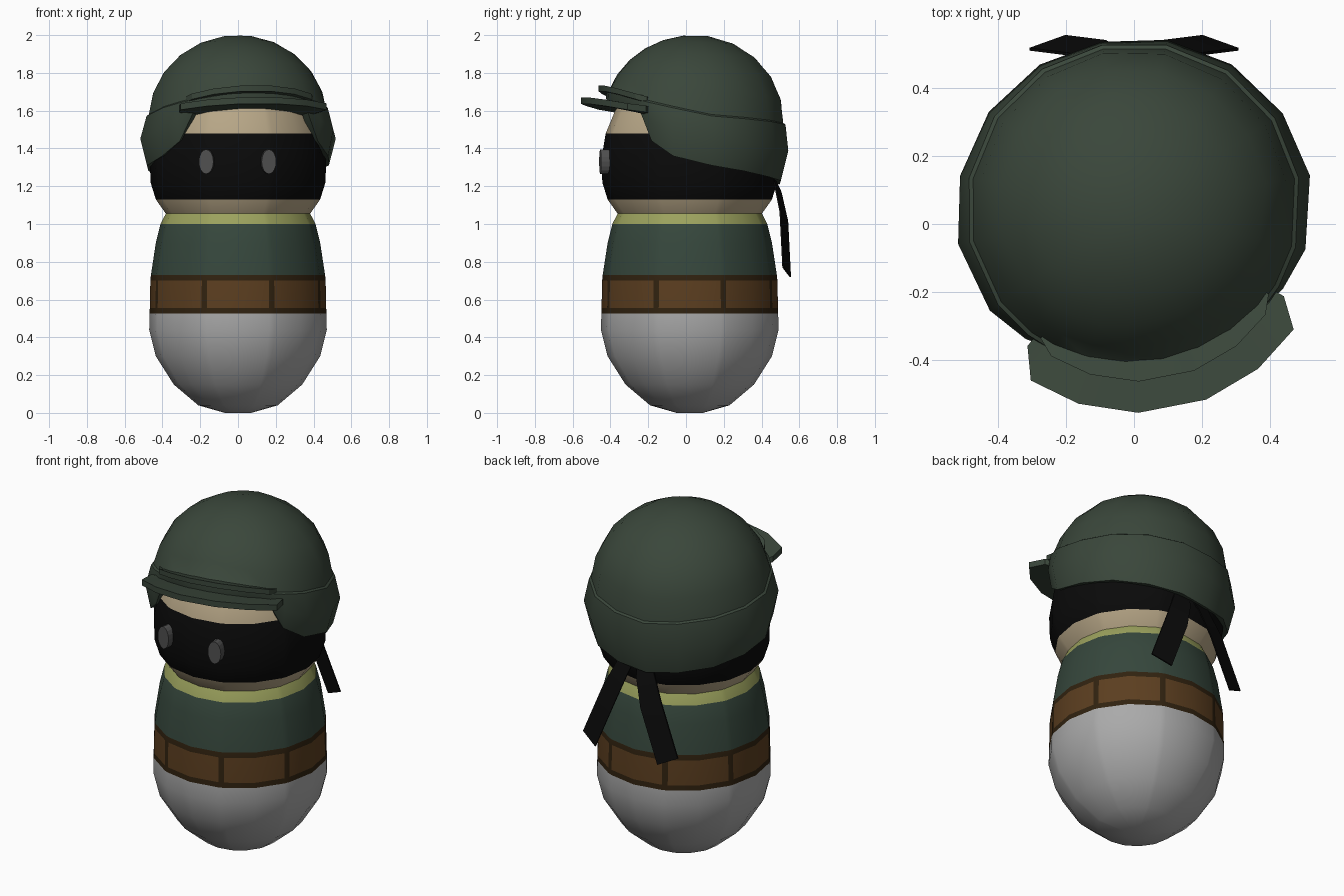
import bpy, bmesh, math
from mathutils import Vector

if "Cube" in bpy.data.objects:
    bpy.data.objects.remove(bpy.data.objects["Cube"])

def material(name, rgb):
    m = bpy.data.materials.new(name)
    m.diffuse_color = (*rgb, 1)
    m.use_nodes = True
    m.node_tree.nodes["Principled BSDF"].inputs["Base Color"].default_value = m.diffuse_color
    return m

GREY = material("light_grey", (0.40, 0.40, 0.40))
DARK_BROWN = material("dark_brown", (0.030, 0.016, 0.005))
BROWN = material("brown", (0.105, 0.048, 0.014))
GREEN = material("uniform_green", (0.036, 0.062, 0.045))
LIME = material("collar_lime", (0.33, 0.36, 0.11))
SKIN = material("skin", (0.47, 0.38, 0.24))
BLACK = material("black", (0.003, 0.003, 0.003))
HELMET = material("helmet_green", (0.042, 0.062, 0.043))
EYE = material("eye_grey", (0.08, 0.08, 0.08))

def loft(name, rings, mats, closed=True, caps=True, rule=None, sharp=35):
    """Join rings of points into a skin; rule(row, column) picks the material."""
    bm = bmesh.new()
    vs = [[bm.verts.new(p) for p in ring] for ring in rings]
    n = len(vs[0])
    for i in range(len(vs) - 1):
        for j in range(n if closed else n - 1):
            k = (j + 1) % n
            f = bm.faces.new((vs[i][j], vs[i][k], vs[i + 1][k], vs[i + 1][j]))
            f.material_index = rule(i, j) if rule else 0
    if caps:
        bm.faces.new(vs[0]).material_index = rule(0, 0) if rule else 0
        bm.faces.new(vs[-1]).material_index = rule(len(vs) - 2, 0) if rule else 0
    bmesh.ops.recalc_face_normals(bm, faces=bm.faces)
    me = bpy.data.meshes.new(name)
    bm.to_mesh(me)
    bm.free()
    for m in mats:
        me.materials.append(m)
    me.polygons.foreach_set("use_smooth", [True] * len(me.polygons))
    me.set_sharp_from_angle(angle=math.radians(sharp))
    ob = bpy.data.objects.new(name, me)
    bpy.context.collection.objects.link(ob)
    return ob

def polar(deg, r, z, cy):
    """Point at an angle measured from the front towards +x."""
    a = math.radians(deg)
    return (r * math.sin(a), cy - r * math.cos(a), z)

def lerp_table(table, x):
    for (x0, y0), (x1, y1) in zip(table, table[1:]):
        if x <= x1:
            return y0 + (y1 - y0) * (x - x0) / (x1 - x0)
    return table[-1][1]

# Body: turned profile of (z, radius, material above this row)
PALETTE = [GREY, DARK_BROWN, BROWN, GREEN, LIME, SKIN, BLACK]
profile = [(0, .07, 0), (.04, .21, 0), (.15, .34, 0), (.30, .435, 0), (.44, .47, 0),
           (.525, .468, 1), (.555, .467, 2), (.70, .464, 1), (.73, .461, 3),
           (.90, .435, 3), (1.0, .41, 4), (1.055, .382, 5), (1.13, .435, 6),
           (1.22, .463, 6), (1.35, .467, 6), (1.48, .445, 5), (1.60, .395, 5),
           (1.75, .29, 5), (1.85, .10, 5)]
angles = []
for k in range(8):          # narrow slices at the belt dividers
    angles += [45 * k, 45 * k + 20.6, 45 * k + 24.4]

def body_rule(row, col):
    m = profile[row][2]
    return 1 if m == 2 and col % 3 == 1 else m

loft("body", [[polar(a, r, z, .02) for a in angles] for z, r, _ in profile],
     PALETTE, rule=body_rule, sharp=30)

# Eyes: oval discs on the mask
for side, x in (("left", -.165), ("right", .16)):
    bpy.ops.mesh.primitive_cylinder_add(vertices=16, radius=1, depth=1,
                                        location=(x, -.427, 1.33))
    ob = bpy.context.object
    ob.name = side + "_eye"
    ob.scale = (.039, .065, .055)
    ob.rotation_euler = (math.pi / 2, 0, math.radians(8 if x > 0 else -8))
    ob.data.materials.append(EYE)

# Helmet: dome, crease, flared side band and turned-in rim, turned slightly to +x
TURN, CY = 11, .042
half = [14, 28, 41, 51, 66, 90, 112, 135, 158]
h_angles = [0] + half + [180] + [-a for a in reversed(half)]
bottom = [(0, 1.625), (28, 1.62), (41, 1.60), (51, 1.44), (66, 1.36),
          (90, 1.31), (135, 1.25), (180, 1.21)]
crease = [(0, 1.72), (45, 1.66), (90, 1.58), (180, 1.52)]
flare = [(0, .46), (41, .475), (60, .515), (90, .527), (135, .515), (180, .503)]
rim = [(0, .455), (41, .465), (60, .49), (90, .49), (180, .462)]

def helmet_column(a):
    b = abs(a)
    zb, zc = lerp_table(bottom, b), lerp_table(crease, b)
    t_end = math.acos((zc - 1.55) / .45)
    pts = []
    for s in (.10, .28, .46, .64, .82, 1):
        t = t_end * s
        pts.append((.482 * math.sin(t), 1.55 + .45 * math.cos(t)))
    rc = pts[-1][0]
    zm = zb + (zc - zb) * .52
    pts += [(rc + .012, zc - .008), (lerp_table(flare, b), zm),
            (lerp_table(rim, b), zb), (lerp_table(rim, b) - .045, zb + .01),
            (.40, zb + .10)]
    return [polar(a + TURN, r, z, CY) for r, z in pts]

columns = [helmet_column(a) for a in h_angles]
rings = list(zip(*columns))
shell = loft("helmet", rings, [HELMET], caps=False, sharp=32)
bm = bmesh.new()            # close the crown
bm.from_mesh(shell.data)
bm.verts.ensure_lookup_table()
crown = bm.faces.new([bm.verts[i] for i in range(len(h_angles))])
crown.smooth = True
bmesh.ops.recalc_face_normals(bm, faces=bm.faces)
bm.to_mesh(shell.data)
bm.free()

# Visor and the smaller brow lip above it: curved slabs swept round the front
def slab(name, spread, r_in, r_out, z_in, z_out, sag, thick):
    sections = []
    for u in (-1, -.86, -.55, -.2, .2, .55, .86, 1):
        drop = sag * u * u
        ro = r_out - .015 * u * u if abs(u) < 1 else r_in + .55 * (r_out - r_in)
        sections.append([polar(u * spread + TURN, r, z - drop, CY) for r, z in
                         ((r_in, z_in), (ro, z_out),
                          (ro, z_out - thick), (r_in, z_in - thick))])
    return loft(name, sections, [HELMET], sharp=30)

slab("visor", 49, .40, .598, 1.645, 1.672, .045, .034)
slab("brow_lip", 47, .42, .506, 1.715, 1.735, .06, .03)

# Mask tails: two thin ribbons hanging at the back
for side, sx in (("left", -1), ("right", 1)):
    width = Vector((.053, -.019, .025))
    path = [((.045, .455, 1.27), .7), ((.075, .49, 1.19), .85),
            ((.135, .522, 1.04), 1), ((.255, .537, .745), 1)]
    sections = []
    for p, w in path:
        c = Vector(p)
        quad = [c - width * w, c + width * w,
                c + width * w + Vector((0, -.008, 0)), c - width * w + Vector((0, -.008, 0))]
        sections.append([(q.x * sx, q.y, q.z) for q in quad])
    loft(side + "_mask_tail", sections, [BLACK])
